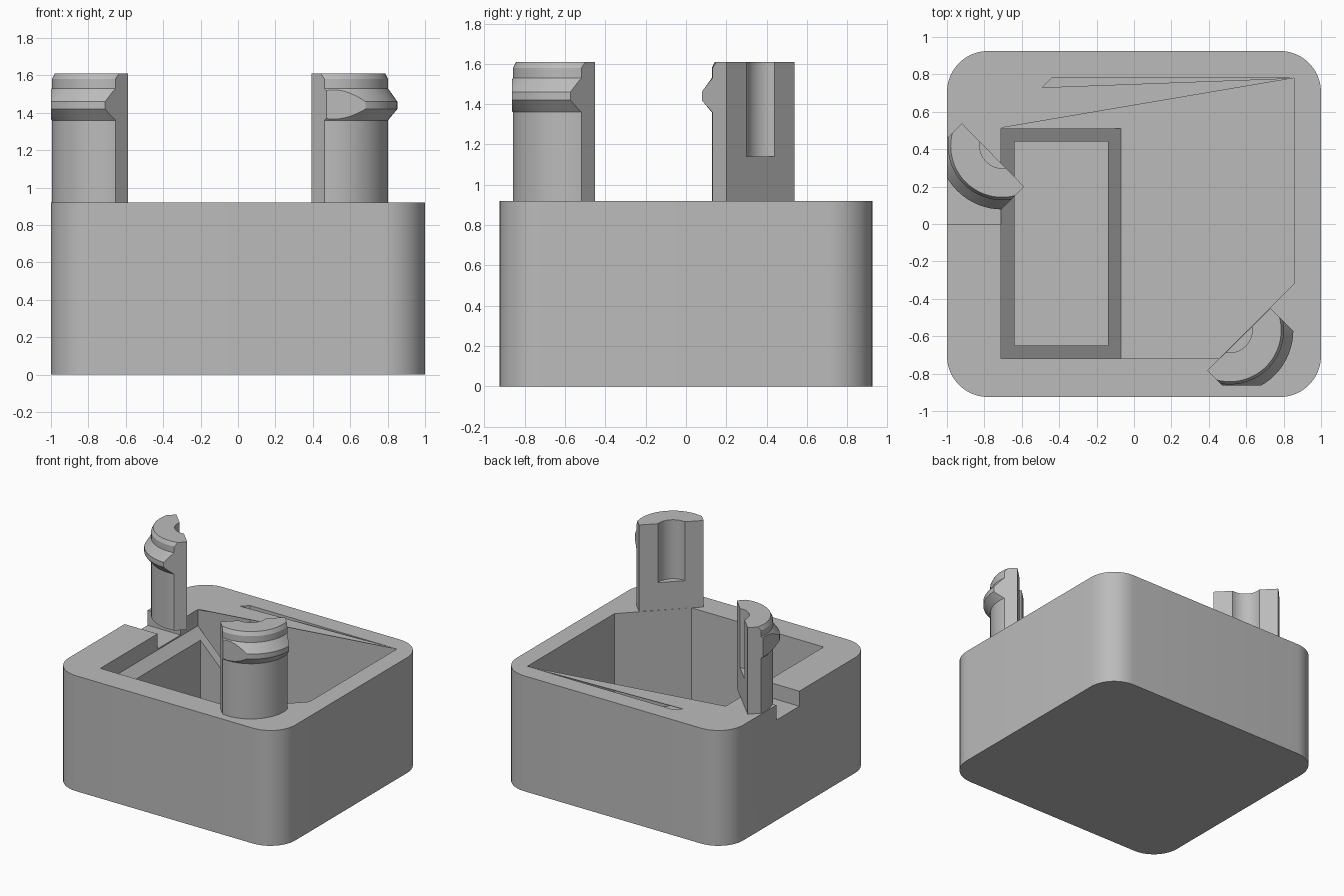
import bpy, bmesh, math
from mathutils import Matrix

cube = bpy.data.objects.get("Cube")
if cube:
    bpy.data.objects.remove(cube, do_unlink=True)

grey = bpy.data.materials.new("plain grey")
grey.use_nodes = True
COLOR = (0.5, 0.5, 0.5, 1)
grey.diffuse_color = COLOR
grey.node_tree.nodes["Principled BSDF"].inputs["Base Color"].default_value = COLOR


def finish(bm, name):
    bmesh.ops.recalc_face_normals(bm, faces=bm.faces)
    mesh = bpy.data.meshes.new(name)
    bm.to_mesh(mesh)
    bm.free()
    obj = bpy.data.objects.new(name, mesh)
    mesh.materials.append(grey)
    bpy.context.collection.objects.link(obj)
    return obj


def prism(name, outline, low, high, axis="z"):
    """Extrude a 2D outline; axis z uses (x, y), axis y uses (x, z)."""
    place = (lambda a, b, h: (a, b, h)) if axis == "z" else (lambda a, b, h: (a, h, b))
    bm = bmesh.new()
    bottom = [bm.verts.new(place(a, b, low)) for a, b in outline]
    top = [bm.verts.new(place(a, b, high)) for a, b in outline]
    bm.faces.new(bottom)
    bm.faces.new(top)
    n = len(outline)
    for i in range(n):
        j = (i + 1) % n
        bm.faces.new((bottom[i], bottom[j], top[j], top[i]))
    return finish(bm, name)


def rect(x0, x1, y0, y1):
    return [(x0, y0), (x1, y0), (x1, y1), (x0, y1)]


def lathe(name, profile, steps=64):
    """Closed solid of revolution about z from (radius, z) points."""
    bm = bmesh.new()
    rings = [[bm.verts.new((r * math.cos(2 * math.pi * k / steps),
                            r * math.sin(2 * math.pi * k / steps), z))
              for k in range(steps)] for r, z in profile]
    bm.faces.new(rings[0])
    bm.faces.new(rings[-1])
    for a, b in zip(rings, rings[1:]):
        for k in range(steps):
            m = (k + 1) % steps
            bm.faces.new((a[k], a[m], b[m], b[k]))
    return finish(bm, name)


def select_only(obj):
    bpy.ops.object.select_all(action="DESELECT")
    bpy.context.view_layer.objects.active = obj
    obj.select_set(True)


def boolean(obj, cutter, operation="DIFFERENCE"):
    mod = obj.modifiers.new("cut", "BOOLEAN")
    mod.operation = operation
    mod.solver = "EXACT"
    mod.object = cutter
    select_only(obj)
    bpy.ops.object.modifier_apply(modifier=mod.name)
    bpy.data.objects.remove(cutter, do_unlink=True)


def smooth(obj):
    select_only(obj)
    bpy.ops.object.shade_smooth_by_angle(angle=math.radians(25))


# Rounded outer box
TOP, FLOOR, R = 0.92, 0.15, 0.22
outline = []
for sx, sy, start in ((1, 1, 0), (-1, 1, 90), (-1, -1, 180), (1, -1, 270)):
    for k in range(13):
        a = math.radians(start + k * 7.5)
        outline.append((sx * (1 - R) + R * math.cos(a), sy * (0.925 - R) + R * math.sin(a)))
housing = prism("housing", outline, 0, TOP)

# Cavity with two cut corners, and the side notch
cavity = [(-0.71, -0.72), (0.455, -0.72), (0.855, -0.32), (0.855, 0.78),
          (-0.44, 0.78), (-0.71, 0.51)]
boolean(housing, prism("cavity_cutter", cavity, FLOOR, 1.1))
boolean(housing, prism("notch_cutter", rect(-1.1, -0.69, 0.0, 0.29), 0.80, 1.1))
smooth(housing)

# Sloped frame falling from the notch to the floor, with a rectangular pocket
ramp = prism("ramp_frame", [(-0.72, 0.14), (-0.06, 0.14), (-0.72, 0.80)], -0.73, 0.51, "y")
boolean(ramp, prism("pocket_cutter", rect(-0.64, -0.14, -0.65, 0.44), 0.0, 1.2))

# Thin cover across the back of the cavity
prism("cover_web", [(-0.705, 0.515), (0.855, 0.78), (-0.49, 0.73)], TOP - 0.004, TOP)

# Snap posts: turned solid, clipped to a segment, with a groove in the flat face
POST = [(0.29, 0.91), (0.29, 1.36), (0.34, 1.42), (0.34, 1.46),
        (0.29, 1.53), (0.29, 1.58), (0.275, 1.61)]
# Segment limits around the post axis: flat face, two end planes, outer clip
CLIP = [(-0.12, -0.21), (-0.035, -0.295), (0.23, -0.295), (0.40, -0.185),
        (0.28, -0.065), (0.215, 0.0), (0.22, 0.12)]
CLIP = [(-0.12, -0.215), (-0.04, -0.295), (0.375, -0.295), (0.375, -0.04), (0.218, 0.117)]


def snap_post(name, x, y, angle):
    post = lathe(name, POST)
    boolean(post, prism("segment_cutter", CLIP, 0.5, 2), "INTERSECT")
    boolean(post, lathe("groove_cutter", [(0.12, 1.14), (0.12, 2)], 32))
    post.data.transform(Matrix.Translation((x, y, 0)) @ Matrix.Rotation(angle, 4, "Z"))
    smooth(post)


snap_post("front_snap_post", 0.512, -0.568, 0)
snap_post("back_snap_post", -0.705, 0.418, math.radians(-90))
